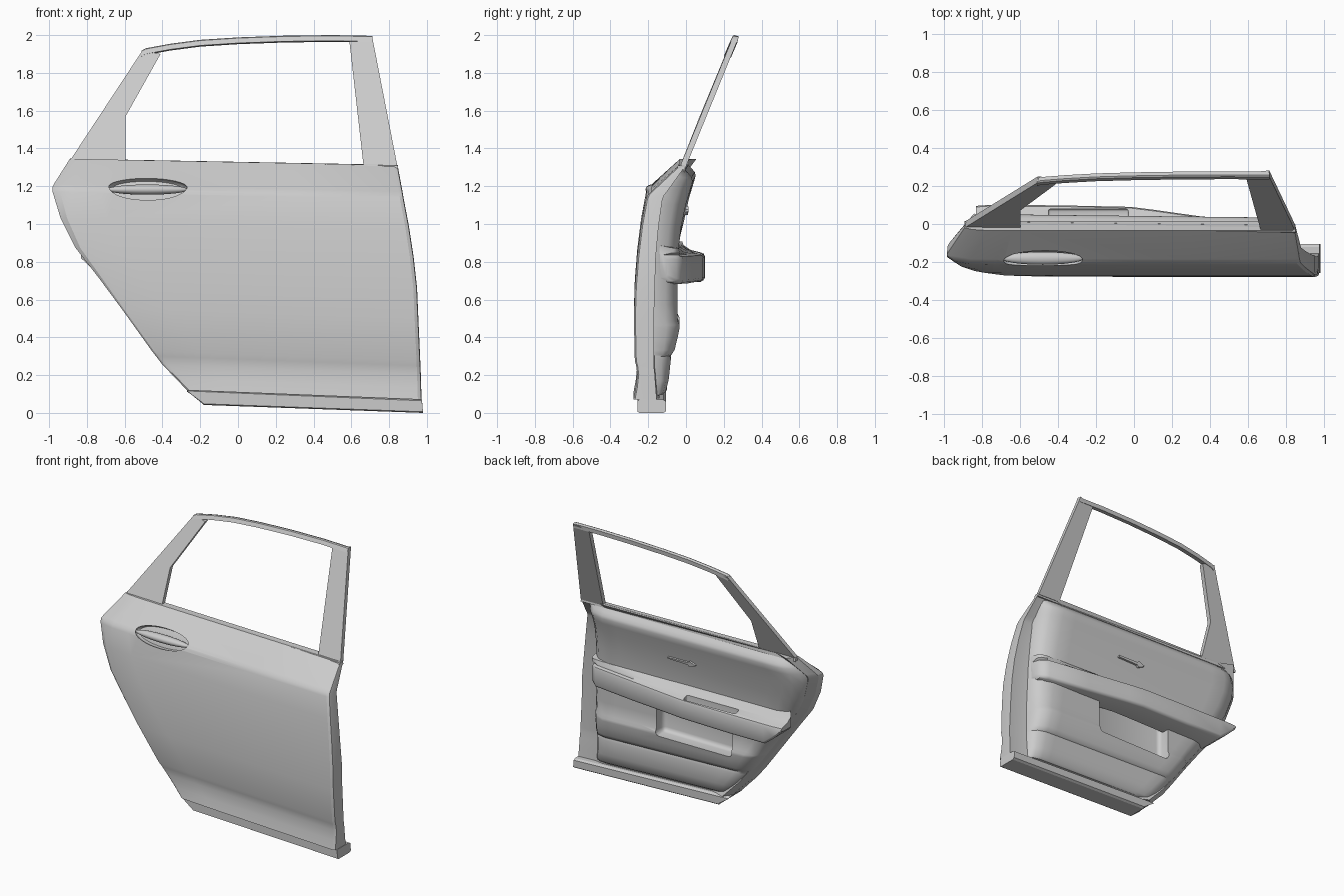
import bpy, bmesh, math


def interp(table, z, col):
    if z <= table[0][0]:
        return table[0][col]
    for a, b in zip(table, table[1:]):
        if z <= b[0]:
            t = (z - a[0]) / (b[0] - a[0])
            return a[col] + t * (b[col] - a[col])
    return table[-1][col]


def slope(x, z):
    # door lines drop gently towards the hinge side
    return z - x * (0.04 - 0.017 * (z - 0.1))


def smooth(ob, angle=30):
    bpy.ops.object.select_all(action='DESELECT')
    bpy.context.view_layer.objects.active = ob
    ob.select_set(True)
    bpy.ops.object.shade_smooth_by_angle(angle=math.radians(angle))


def finish(name, bm, angle=30):
    bmesh.ops.recalc_face_normals(bm, faces=bm.faces)
    me = bpy.data.meshes.new(name)
    bm.to_mesh(me)
    bm.free()
    ob = bpy.data.objects.new(name, me)
    bpy.context.collection.objects.link(ob)
    smooth(ob, angle)
    return ob


def loft(name, sections, angle=30):
    # skin a list of closed loops and cap both ends
    bm = bmesh.new()
    loops = [[bm.verts.new(p) for p in s] for s in sections]
    n = len(loops[0])
    for a, b in zip(loops, loops[1:]):
        for i in range(n):
            j = (i + 1) % n
            bm.faces.new((a[i], a[j], b[j], b[i]))
    bm.faces.new(loops[0])
    bm.faces.new(loops[-1])
    return finish(name, bm, angle)


def cut(ob, cutter, angle=30):
    m = ob.modifiers.new("cut", 'BOOLEAN')
    m.operation = 'DIFFERENCE'
    m.solver = 'EXACT'
    m.object = cutter
    bpy.context.view_layer.objects.active = ob
    bpy.ops.object.modifier_apply(modifier=m.name)
    bpy.data.objects.remove(cutter)
    smooth(ob, angle)


def box(name, lo, hi, bevel):
    bm = bmesh.new()
    bmesh.ops.create_cube(bm, size=1)
    for v in bm.verts:
        v.co = [(a + b) / 2 + c * (b - a) for a, b, c in zip(lo, hi, v.co)]
    bmesh.ops.bevel(bm, geom=bm.edges[:], offset=bevel, segments=3,
                    affect='EDGES', profile=0.5)
    return finish(name, bm)


def ball(name, centre, radii):
    bm = bmesh.new()
    bmesh.ops.create_uvsphere(bm, u_segments=40, v_segments=20, radius=1)
    for v in bm.verts:
        v.co = [c + r * p for c, r, p in zip(centre, radii, v.co)]
    return finish(name, bm)


# door shell: z, rear x, hinge x, outer y, inner y
ROWS = [(0.109, -0.27, 0.972, -0.278, -0.155), (0.17, -0.33, 0.970, -0.266, -0.16),
        (0.24, -0.40, 0.968, -0.258, -0.165), (0.285, -0.435, 0.966, -0.264, -0.17),
        (0.31, -0.455, 0.965, -0.271, -0.17), (0.53, -0.615, 0.955, -0.276, -0.17),
        (0.69, -0.735, 0.948, -0.271, -0.165), (0.85, -0.86, 0.930, -0.258, -0.16),
        (1.01, -0.94, 0.905, -0.238, -0.145), (1.15, -0.982, 0.878, -0.212, -0.125),
        (1.172, -0.983, 0.874, -0.202, -0.115), (1.19, -0.975, 0.871, -0.185, -0.10),
        (1.328, -0.89, 0.845, -0.035, 0.0)]


def shell_loop(row):
    z, xl, xr, yo, yi = row
    d = yi - yo
    r = min(1, max(0.25, 0.25 + 1.5 * (z - 0.6)))  # rear edge rounds off near the belt
    pts = [(xl + 0.005, yi), (xl, yo + 0.45 * d * r), (xl + 0.04 * r, yo + 0.18 * d * r),
           (xl + 0.12 * r, yo + 0.02 * d), (xl + 0.25, yo), (0.3, yo), (xr - 0.02, yo),
           (xr - 0.003, yo + 0.008), (xr, yo + 0.025), (xr, yi), (xr - 0.14, yi),
           (xr - 0.2, yi + 0.015), (xl + 0.16, yi + 0.015), (xl + 0.05, yi + 0.055)]
    return [(x, y, slope(x, z)) for x, y in pts]


shell = loft("door_shell", [shell_loop(r) for r in ROWS], 22)

# outer handle bowl and grip
cut(shell, ball("bowl_cutter", (-0.48, -0.172, 1.18), (0.22, 0.075, 0.068)))
ball("outer_handle_grip", (-0.48, -0.180, 1.182), (0.215, 0.034, 0.027))

# inner trim panel: z, inner y
TRIM = [(0.125, -0.125), (0.14, -0.108), (0.2, -0.092), (0.31, -0.08), (0.328, -0.085),
        (0.335, -0.075), (0.36, -0.06), (0.42, -0.045), (0.47, -0.035), (0.49, -0.034),
        (0.51, -0.045), (0.6, -0.045), (0.69, -0.045), (0.80, -0.045), (0.88, -0.04),
        (1.0, -0.018), (1.12, 0.008), (1.2, 0.032), (1.24, 0.043), (1.26, 0.038),
        (1.28, 0.022), (1.308, -0.005)]
U = [0, 0.005, 0.02, 0.05, 0.09, 0.15, 0.3, 0.5, 0.7, 0.85, 0.91, 0.96, 0.985, 1]


def trim_loop(z, y):
    xl = interp(ROWS, z, 1) + 0.02 + 0.04 * max(0, z - 0.8)
    xr = 0.83 - 0.02 * z
    back = interp(ROWS, z, 4) - 0.02
    pts = []
    for u in U:
        e = min(1, u / 0.09, (1 - u) / 0.09)
        e = math.sqrt(1 - (1 - e) ** 2)
        tilt = 0.01 * (1 - 2 * u) * (z > 0.9)
        pts.append((xl + u * (xr - xl), back + (y + tilt - back) * e))
    pts += [(xr, back - 0.015), (xl, back - 0.015)]
    return [(x, yy, slope(x, z)) for x, yy in pts]


trim = loft("inner_trim_panel", [trim_loop(*r) for r in TRIM], 40)
cut(trim, box("recess_cutter", (-0.34, -0.135, 0.455), (0.27, 0.2, 0.76), 0.03), 40)

# armrest flowing out of the panel: x, root y, inner y, bottom z
ARM = [(0.80, -0.17, -0.10, 0.72), (0.785, -0.17, -0.05, 0.70), (0.74, -0.17, -0.015, 0.69),
       (0.42, -0.13, 0.03, 0.69), (0.1, -0.1, 0.075, 0.695), (-0.02, -0.1, 0.09, 0.695),
       (-0.4, -0.1, 0.098, 0.69), (-0.69, -0.1, 0.1, 0.69), (-0.76, -0.1, 0.1, 0.745),
       (-0.83, -0.02, 0.095, 0.81)]


def arm_loop(x, y0, y1, zb):
    w = y1 + 0.05
    prof = [(y0, 0.90), (-0.05 + 0.25 * w, 0.88), (-0.05 + 0.5 * w, 0.855),
            (y1 - 0.025, 0.843), (y1 - 0.006, 0.835), (y1, 0.82), (y1, zb + 0.02),
            (y1 - 0.006, zb + 0.008), (y1 - 0.02, zb), (y0, zb)]
    return [(x, max(y, y0), z - 0.01 * x) for y, z in prof]


arm = loft("armrest", [arm_loop(*a) for a in ARM], 50)
cut(arm, box("pull_cutter", (-0.45, 0.03, 0.76), (-0.03, 0.078, 0.95), 0.012), 40)

# inner door lever
LEVER = [(0.14, 0.006), (-0.02, 0.009), (-0.035, 0.022), (-0.08, 0.003)]
loft("inner_door_lever", [[(x, -0.03, 1.07 - h), (x, 0.01, 1.07 - h),
                           (x, 0.014, 1.07 + h), (x, -0.03, 1.07 + h)] for x, h in LEVER])


# leaning window frame
def lean(z):
    return -0.03 + 0.385 * (z - 1.31) + 0.035 * (z - 1.31) ** 2


def plate(name, outline, t=0.032):
    return loft(name, [[(x, lean(z) + d, z) for x, z in outline] for d in (0, t)])


plate("rear_window_pillar", [(-0.89, 1.335), (-0.505, 1.92), (-0.41, 1.90), (-0.595, 1.57), (-0.595, 1.32)])
plate("front_window_pillar", [(0.59, 1.965), (0.71, 1.993), (0.845, 1.30), (0.665, 1.305)])

TOP = [(-0.51, 1.918), (-0.49, 1.93), (-0.36, 1.954), (-0.2, 1.975), (0, 1.988),
       (0.25, 1.997), (0.5, 2.0), (0.712, 1.996)]
loft("window_top_rail", [[(x, lean(z - 0.03) - 0.004, z - 0.03), (x, lean(z) - 0.004, z - 0.004),
                          (x, lean(z) + 0.006, z), (x, lean(z) + 0.024, z - 0.006),
                          (x, lean(z - 0.03) + 0.034, z - 0.036)] for x, z in TOP])

# belt moulding under the window
loft("belt_moulding", [[(x, y - 0.022, z - 0.012), (x, y - 0.018, z + 0.004),
                        (x, y + 0.018, z + 0.008), (x, y + 0.022, z - 0.02)]
                       for x, y, z in ((-0.89, -0.005, 1.338), (0.847, -0.025, 1.305))])

# sill strip along the bottom
SILL = [(-0.27, 0.122), (-0.18, 0.042), (0.979, 0.0), (0.974, 0.07)]
loft("sill_strip", [[(x, y, z + dz * (-1 if i in (0, 3) else 1)) for i, (x, z) in enumerate(SILL)]
                    for y, dz in ((-0.257, 0.006), (-0.247, 0), (-0.12, 0), (-0.105, 0.01))])
